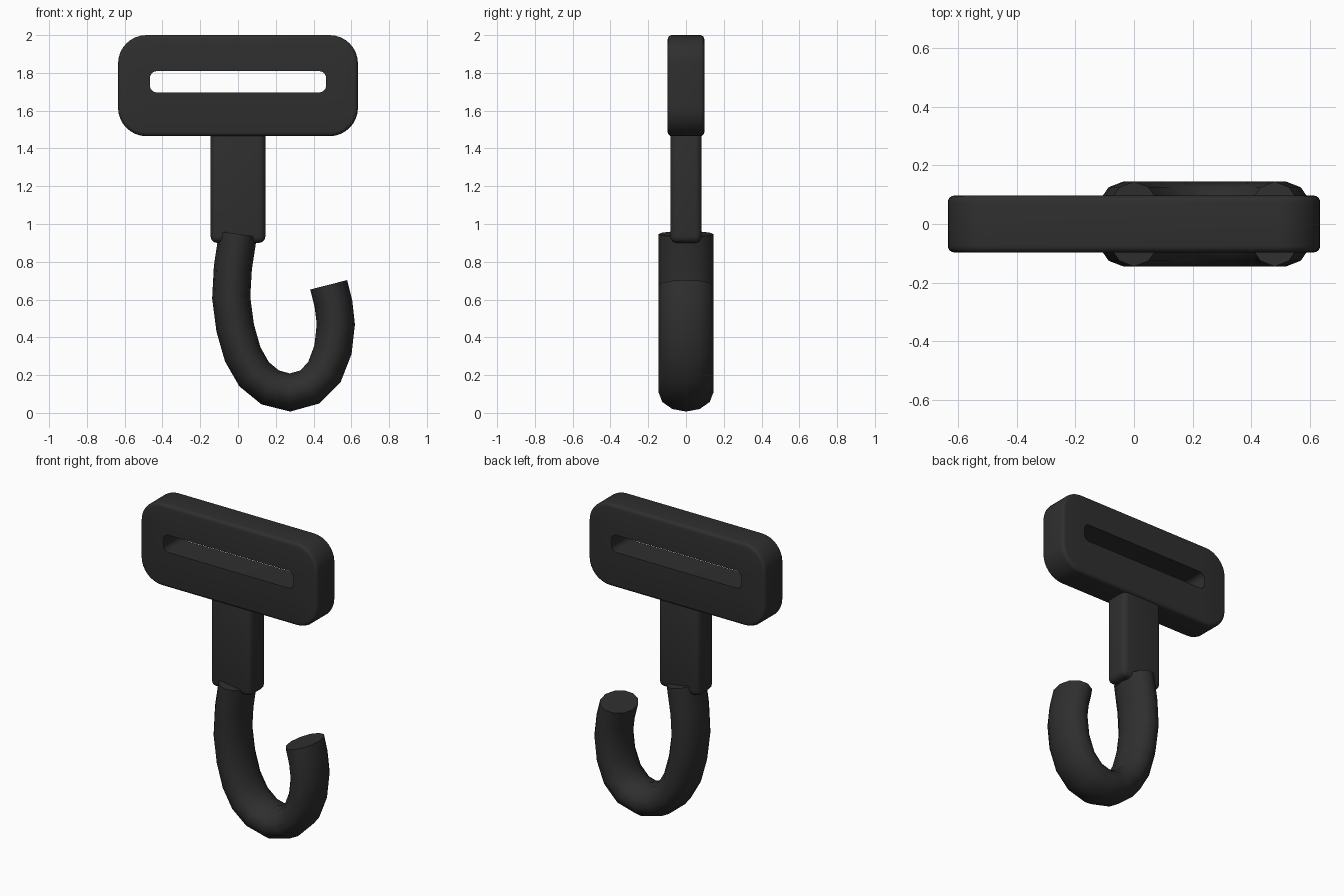
import bpy, bmesh, math
from mathutils import Vector

if "Cube" in bpy.data.objects:
    bpy.data.objects.remove(bpy.data.objects["Cube"])

mat = bpy.data.materials.new("black_plastic")
mat.diffuse_color = (0.028, 0.028, 0.028, 1)
mat.use_nodes = True
mat.node_tree.nodes["Principled BSDF"].inputs["Base Color"].default_value = mat.diffuse_color


def finish(name, bm, angle=40):
    bmesh.ops.recalc_face_normals(bm, faces=bm.faces)
    me = bpy.data.meshes.new(name)
    bm.to_mesh(me)
    bm.free()
    ob = bpy.data.objects.new(name, me)
    bpy.context.collection.objects.link(ob)
    me.materials.append(mat)
    bpy.ops.object.select_all(action='DESELECT')
    ob.select_set(True)
    bpy.context.view_layer.objects.active = ob
    bpy.ops.object.shade_smooth_by_angle(angle=math.radians(angle))
    return ob


def loft(rings, closed=False):
    """Skin a row of equal rings; cap the ends unless closed."""
    bm = bmesh.new()
    vs = [[bm.verts.new(p) for p in r] for r in rings]
    n = len(vs[0])
    pairs = list(zip(vs, vs[1:])) + ([(vs[-1], vs[0])] if closed else [])
    for a, b in pairs:
        for i in range(n):
            j = (i + 1) % n
            bm.faces.new((a[i], a[j], b[j], b[i]))
    if not closed:
        bm.faces.new(vs[0])
        bm.faces.new(vs[-1])
    return bm


def rounded_rect(hx, hz, cz, r, y, seg=8):
    pts = []
    for k, (sx, sz) in enumerate([(1, 1), (-1, 1), (-1, -1), (1, -1)]):
        for i in range(seg + 1):
            a = math.pi / 2 * (k + i / seg)
            pts.append((sx * (hx - r) + r * math.cos(a), y,
                        cz + sz * (hz - r) + r * math.sin(a)))
    return pts


# strap plate: rounded slab with a slot, outer rim softly rounded
HY, B = 0.097, 0.022
rim = []
for i in range(5):
    a = math.pi / 2 * i / 4
    rim.append((B * (1 - math.sin(a)), -HY + B * (1 - math.cos(a))))
rim += [(d, -y) for d, y in reversed(rim)]
slot = [rounded_rect(0.466, 0.056, 1.753, 0.035, y) for y in (HY, -HY)]
outer = [rounded_rect(0.635 - d, 0.2675 - d, 1.7325, 0.15 - d, y) for d, y in rim]
finish("strap_plate", loft(slot + outer, closed=True))

# stem block with rounded edges
bm = bmesh.new()
bmesh.ops.create_cube(bm, size=1)
for v in bm.verts:
    v.co = (v.co.x * 0.29, v.co.y * 0.166, 1.205 + v.co.z * 0.61)
bmesh.ops.bevel(bm, geom=list(bm.edges), offset=0.035, segments=4,
                profile=0.5, affect='EDGES')
finish("stem", bm)

# hook: twelve-sided oval swept along a curved path
path = [(0, .947), (-.027, .77), (-.036, .61), (-.015, .45), (.025, .31),
        (.085, .205), (.17, .135), (.275, .108), (.38, .137), (.457, .215),
        (.503, .335), (.518, .47), (.505, .58), (.48, .678)]
P = [Vector((x, 0, z)) for x, z in path]
rings = []
for i, p in enumerate(P):
    t = (P[min(i + 1, len(P) - 1)] - P[max(i - 1, 0)]).normalized()
    side = Vector((t.z, 0, -t.x))
    rings.append([p + side * 0.101 * math.cos(a) + Vector((0, 0.145 * math.sin(a), 0))
                  for a in (math.tau * k / 12 for k in range(12))])
finish("hook", loft(rings), 50)
